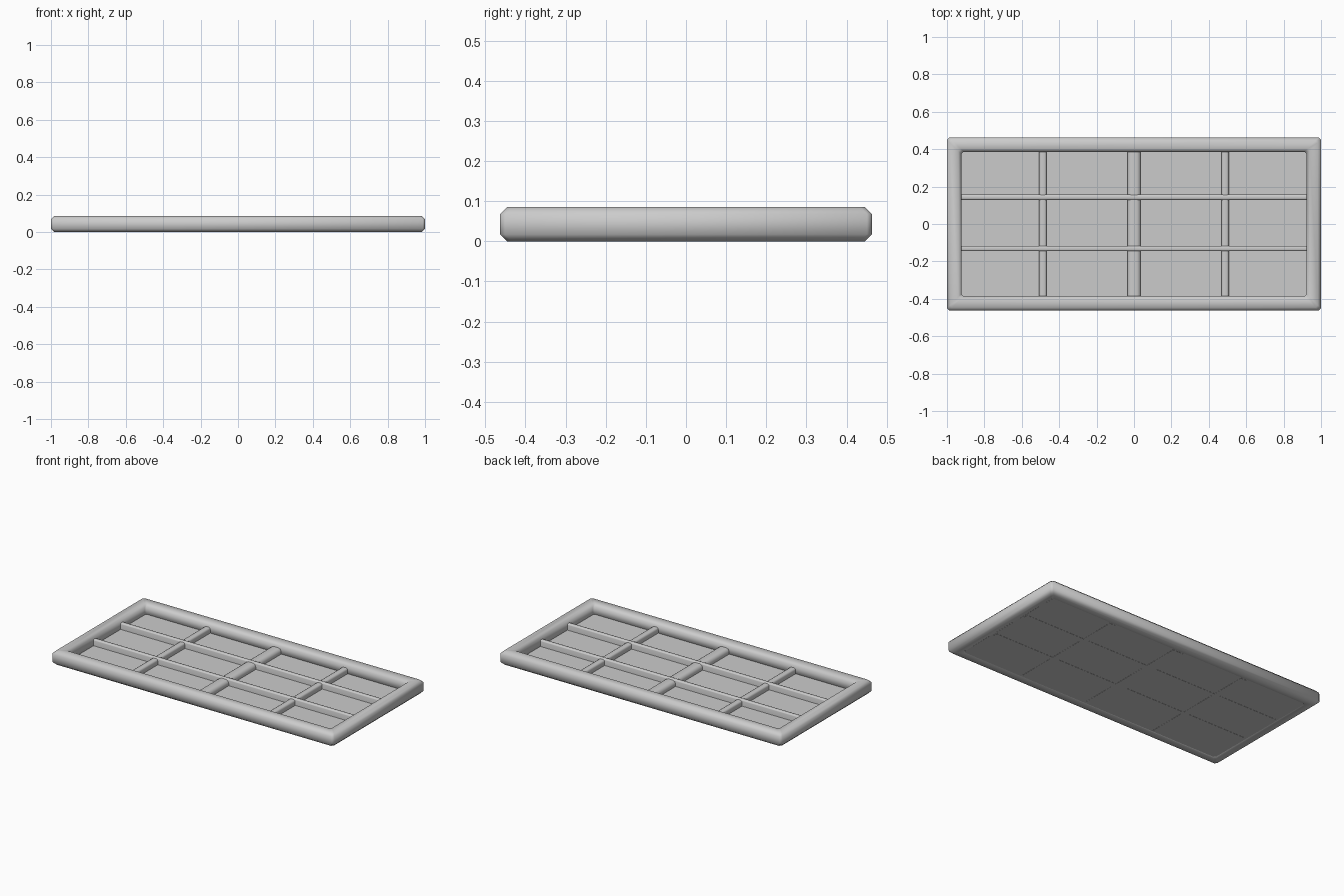
import bpy, bmesh, math

if "Cube" in bpy.data.objects:
    bpy.data.objects.remove(bpy.data.objects["Cube"])

def finish(name, bm, angle=None):
    bmesh.ops.recalc_face_normals(bm, faces=bm.faces)
    me = bpy.data.meshes.new(name)
    bm.to_mesh(me)
    bm.free()
    ob = bpy.data.objects.new(name, me)
    bpy.context.collection.objects.link(ob)
    if angle:
        bpy.context.view_layer.objects.active = ob
        ob.select_set(True)
        bpy.ops.object.shade_smooth_by_angle(angle=math.radians(angle))
        ob.select_set(False)
    return ob

def ring(hx, hy, c):
    # rectangle with clipped corners, counter-clockwise
    return [(hx, -hy + c), (hx, hy - c), (hx - c, hy), (-hx + c, hy),
            (-hx, hy - c), (-hx, -hy + c), (-hx + c, -hy), (hx - c, -hy)]

def bar(name, a, b, axis, centre, width, z0, z1):
    # rounded-top bar swept from a to b along the axis
    h, r = width / 2, width * 0.27
    prof = [(-h, z0), (h, z0), (h, z1 - r), (h - r * 0.3, z1 - r * 0.3), (h - r, z1),
            (-h + r, z1), (-h + r * 0.3, z1 - r * 0.3), (-h, z1 - r)]
    bm = bmesh.new()
    ends = []
    for t in (a, b):
        ends.append([bm.verts.new((t, centre + u, z) if axis == 'x' else (centre + u, t, z))
                     for u, z in prof])
    n = len(prof)
    for i in range(n):
        j = (i + 1) % n
        bm.faces.new((ends[0][i], ends[0][j], ends[1][j], ends[1][i]))
    bm.faces.new(ends[0])
    bm.faces.new(ends[1])
    return finish(name, bm, 50)

# Outer frame: bevelled profile (inset from outside, height) swept round the rectangle
HX, HY, H, W = 1.0, 0.463, 0.085, 0.077
profile = [(0, 0.017), (0, H - 0.017), (0.017, H), (W - 0.017, H),
           (W, H - 0.017), (W, 0.017), (W - 0.017, 0), (0.017, 0)]
bm = bmesh.new()
rings = [[bm.verts.new((x, y, z)) for x, y in ring(HX - d, HY - d, 0.012)] for d, z in profile]
for k in range(8):
    r0, r1 = rings[k], rings[(k + 1) % 8]
    for i in range(8):
        j = (i + 1) % 8
        bm.faces.new((r0[i], r0[j], r1[j], r1[i]))
finish("outer_frame", bm, 60)

# Pane filling the opening
bm = bmesh.new()
low = bm.faces.new([bm.verts.new((x, y, 0.004)) for x, y in ring(0.935, 0.398, 0.012)])
ext = bmesh.ops.extrude_face_region(bm, geom=[low])
bmesh.ops.translate(bm, vec=(0, 0, 0.016),
                    verts=[v for v in ext["geom"] if isinstance(v, bmesh.types.BMVert)])
if low.is_valid is False or len(bm.faces) < 10:
    bm.faces.new([v for v in bm.verts if v.co.z < 0.01])
finish("pane", bm)

# Glazing bars
for name, y in (("rear_long_bar", 0.143), ("front_long_bar", -0.131)):
    bar(name, -0.925, 0.925, 'x', y, 0.028, 0.003, 0.06)
for name, x, w in (("left_cross_bar", -0.487, 0.04), ("centre_cross_bar", 0, 0.072),
                   ("right_cross_bar", 0.487, 0.04)):
    bar(name, -0.39, 0.39, 'y', x, w, 0.003, 0.055)
